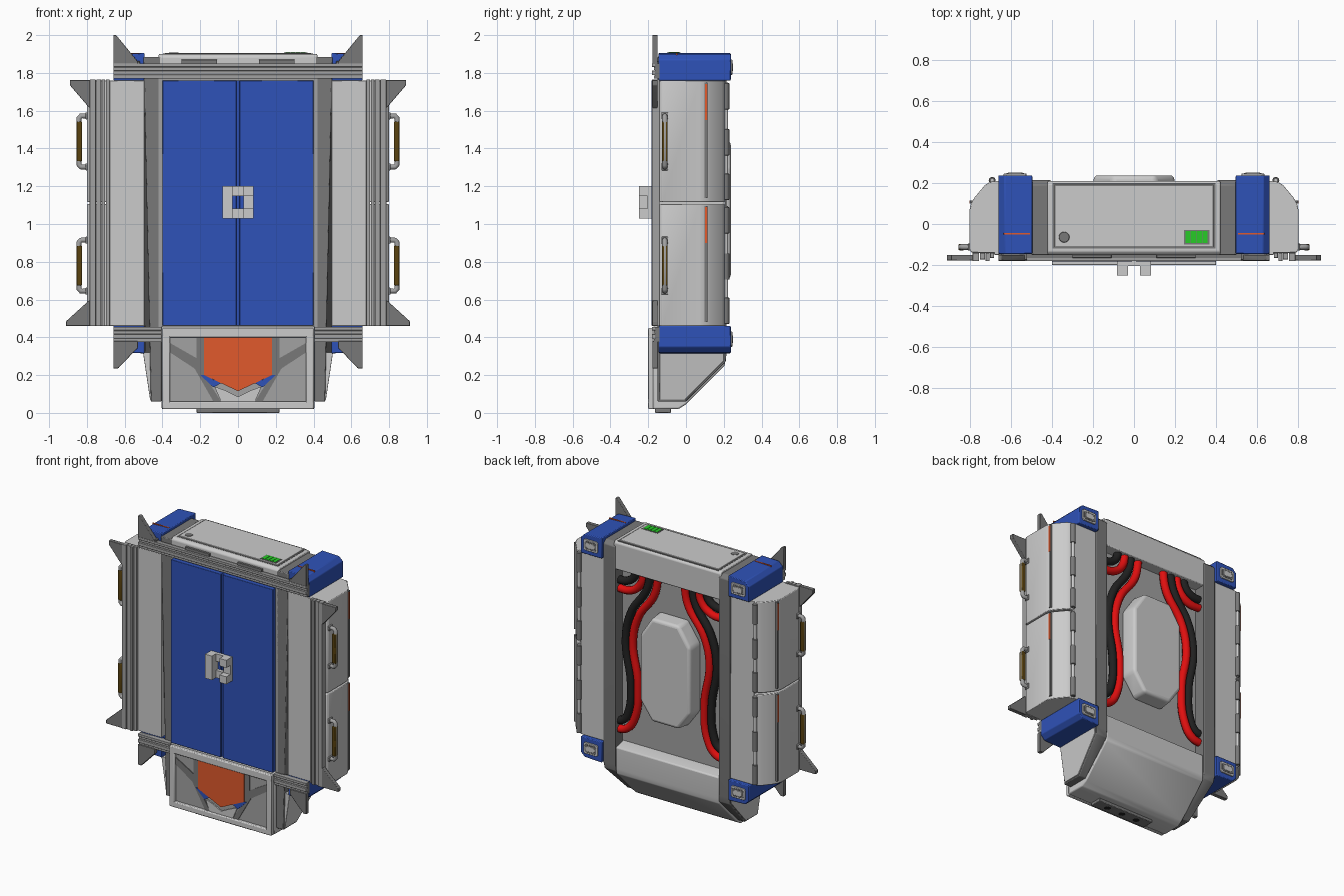
import bpy, bmesh, math

if "Cube" in bpy.data.objects:
    bpy.data.objects.remove(bpy.data.objects["Cube"])


def mat(name, r, g, b):
    m = bpy.data.materials.new(name)
    m.diffuse_color = (r, g, b, 1)
    m.use_nodes = True
    m.node_tree.nodes["Principled BSDF"].inputs["Base Color"].default_value = m.diffuse_color
    return m


BLUE = mat("blue", .028, .085, .48)
ORANGE = mat("orange", .75, .1, .025)
MID = mat("mid_grey", .36, .36, .36)
DARK = mat("dark_grey", .19, .19, .19)
BLACK = mat("black", .015, .015, .015)
RED = mat("red", .75, .005, .005)
GREEN = mat("green", .02, .6, .02)
BROWN = mat("brown", .1, .055, .005)


def finish(ob, m, bevel, mirror, seg):
    if m:
        ob.data.materials.append(m)
    if bevel:
        b = ob.modifiers.new("bevel", 'BEVEL')
        b.width, b.segments, b.limit_method = bevel, seg, 'ANGLE'
        bpy.context.view_layer.objects.active = ob
        bpy.ops.object.select_all(action='DESELECT')
        ob.select_set(True)
        bpy.ops.object.shade_smooth_by_angle(angle=math.radians(40))
    if mirror:
        ob.modifiers.new("mirror", 'MIRROR')
    return ob


def prism(name, pts, axis, a, b, m=None, bevel=0, mirror=False, seg=2, edit=None):
    """Extrude a 2D outline along an axis from a to b."""
    put = {'x': lambda p, t: (t, p[0], p[1]), 'y': lambda p, t: (p[0], t, p[1]),
           'z': lambda p, t: (p[0], p[1], t)}[axis]
    bm = bmesh.new()
    lo = [bm.verts.new(put(p, a)) for p in pts]
    hi = [bm.verts.new(put(p, b)) for p in pts]
    bm.faces.new(lo)
    bm.faces.new(hi)
    for i in range(len(pts)):
        j = (i + 1) % len(pts)
        bm.faces.new((lo[i], lo[j], hi[j], hi[i]))
    if edit:
        for v in bm.verts:
            edit(v)
    bmesh.ops.recalc_face_normals(bm, faces=bm.faces)
    me = bpy.data.meshes.new(name)
    bm.to_mesh(me)
    bm.free()
    ob = bpy.data.objects.new(name, me)
    bpy.context.collection.objects.link(ob)
    return finish(ob, m, bevel, mirror, seg)


def box(name, x0, x1, y0, y1, z0, z1, m=None, bevel=0, mirror=False):
    return prism(name, [(x0, y0), (x1, y0), (x1, y1), (x0, y1)], 'z', z0, z1, m, bevel, mirror)


def cyl(name, x, y, r, z0, z1, m=None, mirror=False, n=16):
    ring = [(x + r * math.cos(2 * math.pi * i / n), y + r * math.sin(2 * math.pi * i / n)) for i in range(n)]
    return prism(name, ring, 'z', z0, z1, m, .002, mirror, 1)


def tube(name, pts, r, m=None, smooth=True):
    """Pipe along a path, one copy on each side."""
    for s, side in ((1, "right"), (-1, "left")):
        cu = bpy.data.curves.new(name, 'CURVE')
        cu.dimensions, cu.bevel_depth, cu.bevel_resolution, cu.use_fill_caps = '3D', r, 3, True
        sp = cu.splines.new('BEZIER')
        sp.bezier_points.add(len(pts) - 1)
        for bp, p in zip(sp.bezier_points, pts):
            bp.co = (p[0] * s, p[1], p[2])
            bp.handle_left_type = bp.handle_right_type = 'AUTO' if smooth else 'VECTOR'
        if m:
            cu.materials.append(m)
        bpy.context.collection.objects.link(bpy.data.objects.new(name + "_" + side, cu))


# Core, top housing and lower housing
box("core", -.42, .42, -.15, .13, .4, 1.8, MID)
prism("top_housing", [(-.15, 1.75), (-.15, 1.885), (-.135, 1.9), (.195, 1.9), (.21, 1.885), (.21, 1.7), (.1, 1.7), (.1, 1.75)],
      'x', -.42, .42, None, .006)
prism("lower_housing", [(-.175, .02), (-.04, .02), (.0, .045), (.205, .25), (.21, .29), (.21, .44), (.13, .46), (-.175, .46)],
      'x', -.405, .405, None, .008)
box("base_pad", -.22, .22, -.165, -.08, 0, .022, DARK, .004)
for i in (-1, 0, 1):
    cyl("base_port", i * .12, -.122, .025, 0, .01, BLACK)


# Dark pillars that taper at the foot, with a light side panel
def foot(v):
    if v.co.x > .45:
        v.co.x -= max(0, (.32 - v.co.z) * .15)


prism("pillar", [(-.15, .06), (0, .06), (.21, .27), (.215, .32), (.215, 1.86), (.19, 1.885), (-.15, 1.885)],
      'x', .405, .5, DARK, .005, True, 2, foot)
prism("pillar_foot_panel", [(-.14, .07), (-.005, .07), (.2, .275), (.2, .32), (-.14, .32)],
      'x', .45, .503, None, .002, True, 2, foot)

# Front doors with latch
box("front_door", .008, .4, -.182, -.14, .462, 1.76, BLUE, .003, True)
box("door_seam", -.012, .012, -.165, -.14, .462, 1.76, BLUE)
box("latch_left_column", -.083, -.03, -.25, -.18, 1.03, 1.2)
box("latch_right_column", .03, .083, -.205, -.18, 1.03, 1.2)
for z in (1.03, 1.147):
    box("latch_bar", -.031, .031, -.205, -.18, z, z + .053)
    box("latch_prong", .03, .083, -.25, -.204, z, z + .053)

# Framed front plate on the lower housing
box("plate_back", -.37, .37, -.179, -.17, .05, .41, MID)
box("plate_frame_top", -.4, .4, -.2, -.17, .4, .45, None, .006)
box("plate_frame_bottom", -.4, .4, -.2, -.17, .02, .06, None, .006)
box("plate_frame_side", .36, .4, -.2, -.17, .03, .44, None, .006, True)
prism("orange_shield", [(-.18, .4), (.18, .4), (.18, .2), (0, .115), (-.18, .2)], 'y', -.192, -.17, ORANGE)
prism("dark_arm", [(.18, .4), (.22, .4), (.22, .29), (.36, .37), (.36, .32), (.23, .235), (.13, .06), (.09, .06), (.18, .205)],
      'y', -.185, -.17, DARK, 0, True)
prism("blue_sliver", [(.18, .2), (.2, .2), (.13, .135), (.09, .157)], 'y', -.19, -.17, BLUE, 0, True)
prism("lower_chevron", [(-.09, .06), (.09, .06), (.125, .14), (.07, .12), (0, .085), (-.07, .12), (-.125, .14)],
      'y', -.188, -.17)

# Side cabinets with paired curved doors, hinge, stripe and handle
box("side_cabinet", .495, .68, -.15, .21, .46, 1.76, None, .003, True)
door = [(.67, -.14), (.79, -.14), (.8, -.125), (.8, .07), (.793, .1), (.775, .13), (.725, .19), (.7, .205), (.67, .208)]
for z0, z1, s0, s1 in ((.46, 1.105, .9, 1.09), (1.117, 1.76, 1.55, 1.74)):
    prism("side_door", door, 'z', z0, z1, None, .004, True)
    box("stripe_groove", .77, .7975, .099, .115, z0 + .02, z1 - .01, DARK, 0, True)
    box("orange_stripe", .77, .7995, .1, .114, s0, s1, ORANGE, 0, True)
    cyl("hinge_pin", .69, .212, .011, z0 + .01, z1 - .01, None, True)
    for k in (.0, .235, .48):
        cyl("hinge_knuckle", .69, .212, .017, z0 + .01 + k, z0 + .15 + k, DARK, True)
    h = z0 + .185
    tube("handle", [(.79, -.112, h), (.832, -.112, h), (.842, -.112, h + .012), (.842, -.112, h + .258),
                    (.832, -.112, h + .27), (.79, -.112, h + .27)], .014, MID, False)
    for e in (.0, .27):
        box("handle_foot", .795, .808, -.13, -.094, h + e - .018, h + e + .018, MID, .004, True)
    box("handle_grip", .825, .854, -.128, -.097, h + .03, h + .24, BROWN, .005, True)

# Vertical and horizontal stepped rails
for a, b, y in ((.68, .7, -.165), (.703, .722, -.18), (.725, .75, -.172), (.753, .785, -.18)):
    box("vertical_rail", a, b, y, -.14, .46, 1.765, MID, .002, True)
box("top_rail_back", -.66, .66, -.165, -.14, 1.77, 1.85, DARK)
box("lower_rail_back", .405, .66, -.165, -.14, .375, .455, DARK, 0, True)
for a, b, y in ((1.77, 1.787, -.17), (1.789, 1.812, -.18), (1.814, 1.83, -.17), (1.832, 1.85, -.18)):
    box("top_rail", -.66, .66, y, -.14, a, b, MID, .002)
    box("lower_rail", .405, .66, y, -.14, a - 1.395, b - 1.395, MID, .002, True)

# Corner fins
fins = {"top_fin": [(.66, 2), (.645, 2), (.53, 1.86), (.53, 1.84), (.66, 1.84)],
        "lower_fin": [(.66, .235), (.635, .235), (.53, .345), (.53, .38), (.66, .38)],
        "upper_side_fin": [(.78, 1.762), (.89, 1.762), (.89, 1.735), (.8, 1.63), (.78, 1.61)],
        "lower_side_fin": [(.78, .46), (.91, .46), (.91, .485), (.8, .585), (.78, .6)]}
for n, p in fins.items():
    prism(n, p, 'y', -.178, -.15, DARK, .003, True)

# Blue corner blocks with clips
for n, f in (("top", lambda z: z), ("lower", lambda z: 2.22 - z)):
    prism(n + "_corner_block", [(.495, f(1.76)), (.66, f(1.76)), (.66, f(1.87)), (.63, f(1.9)), (.495, f(1.905))],
          'y', -.145, .237, BLUE, .005, True)
    zc = f(1.83)
    for part, w, h, y, m in (("clip_ring", .056, .04, .245, None), ("clip_inset", .045, .029, .247, DARK),
                             ("clip_button", .035, .019, .25, None)):
        c = .01
        o = [(w, h - c), (w - c, h), (c - w, h), (-w, h - c), (-w, c - h), (c - w, -h), (w - c, -h), (w, c - h)]
        prism(part, [(.578 + p, zc + q) for p, q in o], 'y', .225, y, m, .002, True)
box("corner_line", .505, .635, -.052, -.044, 1.89, 1.9065, ORANGE, 0, True)

# Top lid, knob, charge display and front pads
box("lid_gasket", -.397, .397, -.12, .198, 1.895, 1.9015, DARK)
box("lid", -.387, .387, -.11, .19, 1.895, 1.906, None, .003)
cyl("lid_knob", -.34, -.064, .026, 1.9, 1.908, DARK, False, 24)
box("display", .243, .367, -.1, -.028, 1.9, 1.908, DARK)
for i in range(4):
    box("charge_bar", .251 + i * .0275, .276 + i * .0275, -.093, -.035, 1.903, 1.91, GREEN)
box("front_pad", .11, .3, -.165, -.14, 1.848, 1.87, DARK, .002, True)
box("outer_pad", .52, .645, -.175, -.14, 1.848, 1.862, DARK, .002, True)


# Padded back plate with tapered, rounded edge
def taper(v):
    if v.co.y > .2:
        v.co.x *= .95
        v.co.z = 1.075 + (v.co.z - 1.075) * .97


prism("back_pad", [(.205, .83), (.205, 1.31), (.11, 1.45), (-.11, 1.45), (-.205, 1.31), (-.205, .83), (-.11, .7), (.11, .7)],
      'y', .12, .237, None, .02, False, 4, taper)

# Hoses on the back
Y = .165
tube("red_hose", [(.1, Y, 1.74), (.13, Y, 1.58), (.26, Y, 1.38), (.3, Y, 1.2), (.26, Y, .9), (.29, Y, .65), (.35, Y, .57), (.44, Y, .55)], .027, RED)
tube("black_hose", [(.16, Y, 1.74), (.19, Y, 1.6), (.315, Y, 1.4), (.357, Y, 1.2), (.317, Y, .9), (.335, Y, .69), (.37, Y, .63), (.44, Y, .61)], .027, BLACK)
tube("short_red_hose", [(.215, Y, 1.74), (.235, Y, 1.63), (.31, Y, 1.56), (.44, Y, 1.55)], .027, RED)
tube("short_black_hose", [(.272, Y, 1.74), (.29, Y, 1.66), (.34, Y, 1.62), (.44, Y, 1.61)], .027, BLACK)
